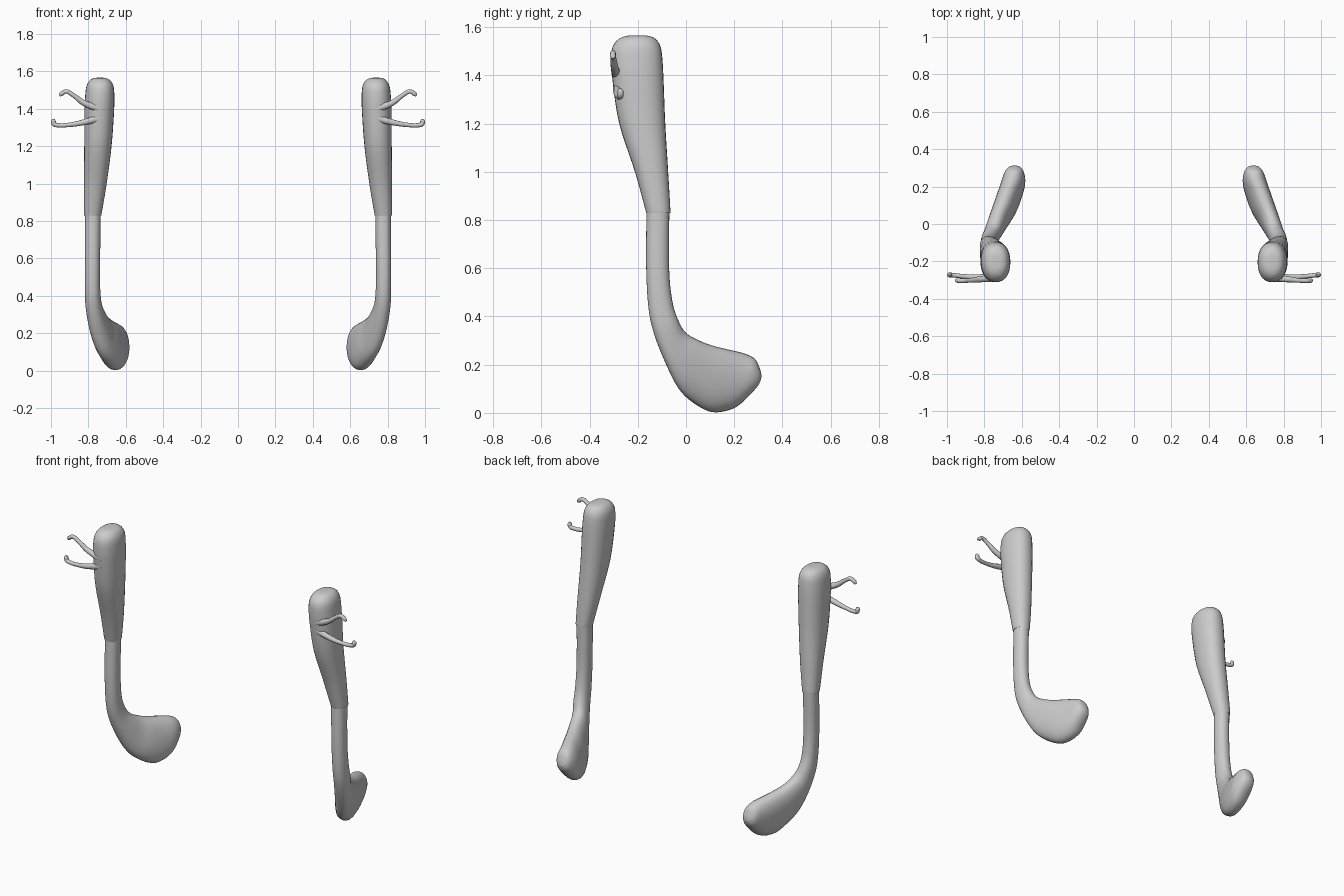
import bpy, bmesh, math
from mathutils import Vector

if "Cube" in bpy.data.objects:
    bpy.data.objects.remove(bpy.data.objects["Cube"])

SIDES, STEPS = 28, 5


def catmull(rows):
    """Smoothly interpolate a list of number tuples."""
    out = []
    for i in range(len(rows) - 1):
        p = [rows[max(i - 1, 0)], rows[i], rows[i + 1], rows[min(i + 2, len(rows) - 1)]]
        for k in range(STEPS):
            t = k / STEPS
            out.append([0.5 * (2 * b + (c - a) * t + (2 * a - 5 * b + 4 * c - d) * t * t
                               + (3 * b - a - 3 * c + d) * t ** 3) for a, b, c, d in zip(*p)])
    out.append(list(rows[-1]))
    return out


def sgnpow(v, e):
    return math.copysign(abs(v) ** e, v)


def loft(name, rows, power=0.9):
    """Row: front y, z, x / back y, z, x / half width in x."""
    bm = bmesh.new()
    rings = []
    for fy, fz, fx, by, bz, bx, w in catmull(rows):
        f, b = Vector((fx, fy, fz)), Vector((bx, by, bz))
        mid, half = (f + b) / 2, (f - b) / 2
        ring = []
        for i in range(SIDES):
            a = 2 * math.pi * i / SIDES
            co = mid + half * sgnpow(math.cos(a), power) + Vector((w * sgnpow(math.sin(a), power), 0, 0))
            ring.append(bm.verts.new(co))
        rings.append(ring)
    for r0, r1 in zip(rings, rings[1:]):
        for i in range(SIDES):
            j = (i + 1) % SIDES
            bm.faces.new((r0[i], r0[j], r1[j], r1[i]))
    bm.faces.new(rings[0])
    bm.faces.new(rings[-1])
    bmesh.ops.recalc_face_normals(bm, faces=bm.faces)
    me = bpy.data.meshes.new(name)
    bm.to_mesh(me)
    bm.free()
    ob = bpy.data.objects.new(name, me)
    bpy.context.collection.objects.link(ob)
    bpy.ops.object.select_all(action='DESELECT')
    bpy.context.view_layer.objects.active = ob
    ob.select_set(True)
    bpy.ops.object.shade_smooth_by_angle(angle=math.radians(50))
    ob.modifiers.new("Mirror", 'MIRROR').use_mirror_merge = False
    return ob


def claw(name, pts):
    """Tapered bent claw; point: x, y, z, radius."""
    cu = bpy.data.curves.new(name, 'CURVE')
    cu.dimensions = '3D'
    cu.bevel_depth = 1.0
    cu.bevel_resolution = 3
    cu.resolution_u = 6
    cu.use_fill_caps = True
    sp = cu.splines.new('BEZIER')
    sp.bezier_points.add(len(pts) - 1)
    for bp, (x, y, z, r) in zip(sp.bezier_points, pts):
        bp.co = (x, y, z)
        bp.radius = r
        bp.handle_left_type = bp.handle_right_type = 'AUTO'
    ob = bpy.data.objects.new(name, cu)
    bpy.context.collection.objects.link(ob)


# Upper limbs: z, front y, back y, centre x, half width
upper = [(0.832, -0.166, -0.067, 0.776, 0.045), (0.845, -0.169, -0.065, 0.776, 0.048),
         (1.0, -0.212, -0.074, 0.763, 0.061), (1.2, -0.277, -0.086, 0.749, 0.073),
         (1.38, -0.305, -0.093, 0.742, 0.079), (1.47, -0.311, -0.098, 0.739, 0.078),
         (1.52, -0.304, -0.106, 0.738, 0.072), (1.55, -0.28, -0.125, 0.738, 0.056),
         (1.563, -0.25, -0.152, 0.738, 0.034), (1.566, -0.215, -0.185, 0.738, 0.01)]
loft("upper_limb", [(f, z, x, b, z, x, w) for z, f, b, x, w in upper])

# Lower limbs running into the paddle-shaped feet
loft("lower_limb_and_foot", [
    (-0.164, 0.84, 0.776, -0.069, 0.84, 0.776, 0.042),
    (-0.165, 0.6, 0.778, -0.07, 0.6, 0.778, 0.041),
    (-0.155, 0.43, 0.778, -0.056, 0.46, 0.778, 0.041),
    (-0.13, 0.32, 0.773, -0.03, 0.38, 0.77, 0.044),
    (-0.08, 0.195, 0.752, 0.0, 0.332, 0.748, 0.05),
    (-0.03, 0.1, 0.722, 0.055, 0.3, 0.728, 0.056),
    (0.03, 0.042, 0.69, 0.11, 0.279, 0.704, 0.063),
    (0.11, 0.003, 0.66, 0.17, 0.264, 0.68, 0.066),
    (0.2, 0.02, 0.64, 0.24, 0.247, 0.652, 0.064),
    (0.265, 0.075, 0.637, 0.285, 0.225, 0.643, 0.052),
    (0.3, 0.115, 0.638, 0.306, 0.185, 0.64, 0.033),
    (0.312, 0.142, 0.638, 0.313, 0.158, 0.64, 0.01)])

# Paired claws on the front of the upper limbs
for side, s in (("left", -1), ("right", 1)):
    claw("upper_claw_" + side, [(s * x, y, z, r) for x, y, z, r in (
        (0.73, -0.285, 1.395, 0.022), (0.826, -0.296, 1.432, 0.016), (0.885, -0.302, 1.475, 0.012),
        (0.92, -0.303, 1.492, 0.012), (0.945, -0.303, 1.478, 0.012), (0.954, -0.303, 1.469, 0.006))])
    claw("lower_claw_" + side, [(s * x, y, z, r) for x, y, z, r in (
        (0.73, -0.28, 1.353, 0.022), (0.826, -0.285, 1.327, 0.016), (0.91, -0.28, 1.313, 0.012),
        (0.965, -0.274, 1.312, 0.012), (0.983, -0.272, 1.318, 0.013),
        (0.987, -0.272, 1.335, 0.013), (0.985, -0.272, 1.345, 0.006))])
